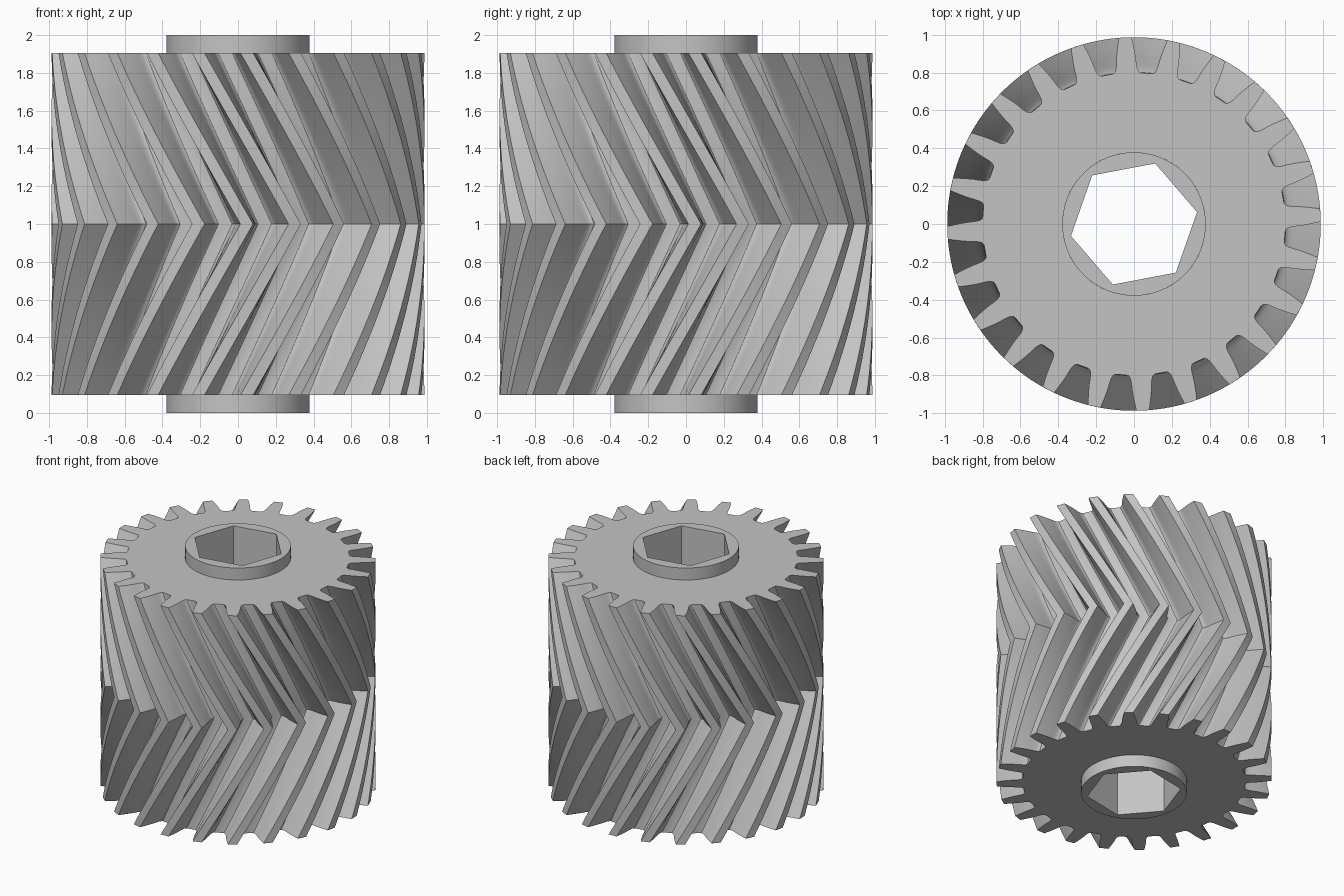
import bpy, bmesh, math

if "Cube" in bpy.data.objects:
    bpy.data.objects.remove(bpy.data.objects["Cube"])

TEETH = 24
PITCH = math.radians(360 / TEETH)
TOOTH_PHASE = math.radians(2.7)    # centre of one tooth on the end faces
TWIST = math.radians(30)           # helix turn from an end to the middle
Z0, Z1 = 0.095, 1.905              # gear body ends
HUB_R, HEX_R, HEX_PHASE = 0.379, 0.339, math.radians(10.7)
STEPS = 14

steel = bpy.data.materials.new("grey steel")
steel.diffuse_color = (0.55, 0.55, 0.55, 1)
steel.use_nodes = True
steel.node_tree.nodes["Principled BSDF"].inputs["Base Color"].default_value = steel.diffuse_color

# one tooth flank: radius, half angle in degrees
FLANK = [(0.800, 5.6), (0.802, 4.9), (0.810, 4.3), (0.825, 3.85), (0.845, 3.6),
         (0.880, 3.3), (0.915, 2.9), (0.950, 2.45), (0.987, 1.95)]


def gear_outline():
    """Polar points (radius, angle) of the whole toothed outline."""
    tooth = [(r, -math.radians(a)) for r, a in FLANK]
    tooth += [(r, math.radians(a)) for r, a in reversed(FLANK)]
    return [(r, a + TOOTH_PHASE + i * PITCH) for i in range(TEETH) for r, a in tooth]


def ring(polar, z, turn=0.0):
    return [(r * math.cos(a + turn), r * math.sin(a + turn), z) for r, a in polar]


def loft(name, rings, closed=False):
    """Skin equal-length closed rings with quads."""
    bm = bmesh.new()
    loops = [[bm.verts.new(p) for p in pts] for pts in rings]
    pairs = list(zip(loops, loops[1:]))
    if closed:
        pairs.append((loops[-1], loops[0]))
    n = len(loops[0])
    for lo, hi in pairs:
        for i in range(n):
            j = (i + 1) % n
            bm.faces.new((lo[i], lo[j], hi[j], hi[i]))
    bmesh.ops.recalc_face_normals(bm, faces=bm.faces)
    mesh = bpy.data.meshes.new(name)
    bm.to_mesh(mesh)
    bm.free()
    mesh.materials.append(steel)
    obj = bpy.data.objects.new(name, mesh)
    bpy.context.collection.objects.link(obj)
    bpy.ops.object.select_all(action='DESELECT')
    obj.select_set(True)
    bpy.context.view_layer.objects.active = obj
    bpy.ops.object.shade_smooth_by_angle(angle=math.radians(25))
    return obj


# toothed body: end face, helix up to the middle, helix back, end face
outline = gear_outline()
hub_edge = [(HUB_R, a) for r, a in outline]
body = [ring(hub_edge, Z0)]
for k in range(2 * STEPS + 1):
    t = k / (2 * STEPS)
    body.append(ring(outline, Z0 + (Z1 - Z0) * t, TWIST * (1 - abs(2 * t - 1))))
body.append(ring(hub_edge, Z1))
loft("herringbone_teeth", body)

# hub tube: round outside, six-sided bore inside
angles = [HEX_PHASE + math.tau * i / 72 for i in range(72)]
circle = [(HUB_R, a) for a in angles]
bore = []
for i, a in enumerate(angles):
    off = math.radians((i % 12) * 5 - 30)
    bore.append((HEX_R * math.cos(math.pi / 6) / math.cos(off), a))
loft("hub_with_hex_bore",
     [ring(circle, 0), ring(circle, 2), ring(bore, 2), ring(bore, 0)], closed=True)
